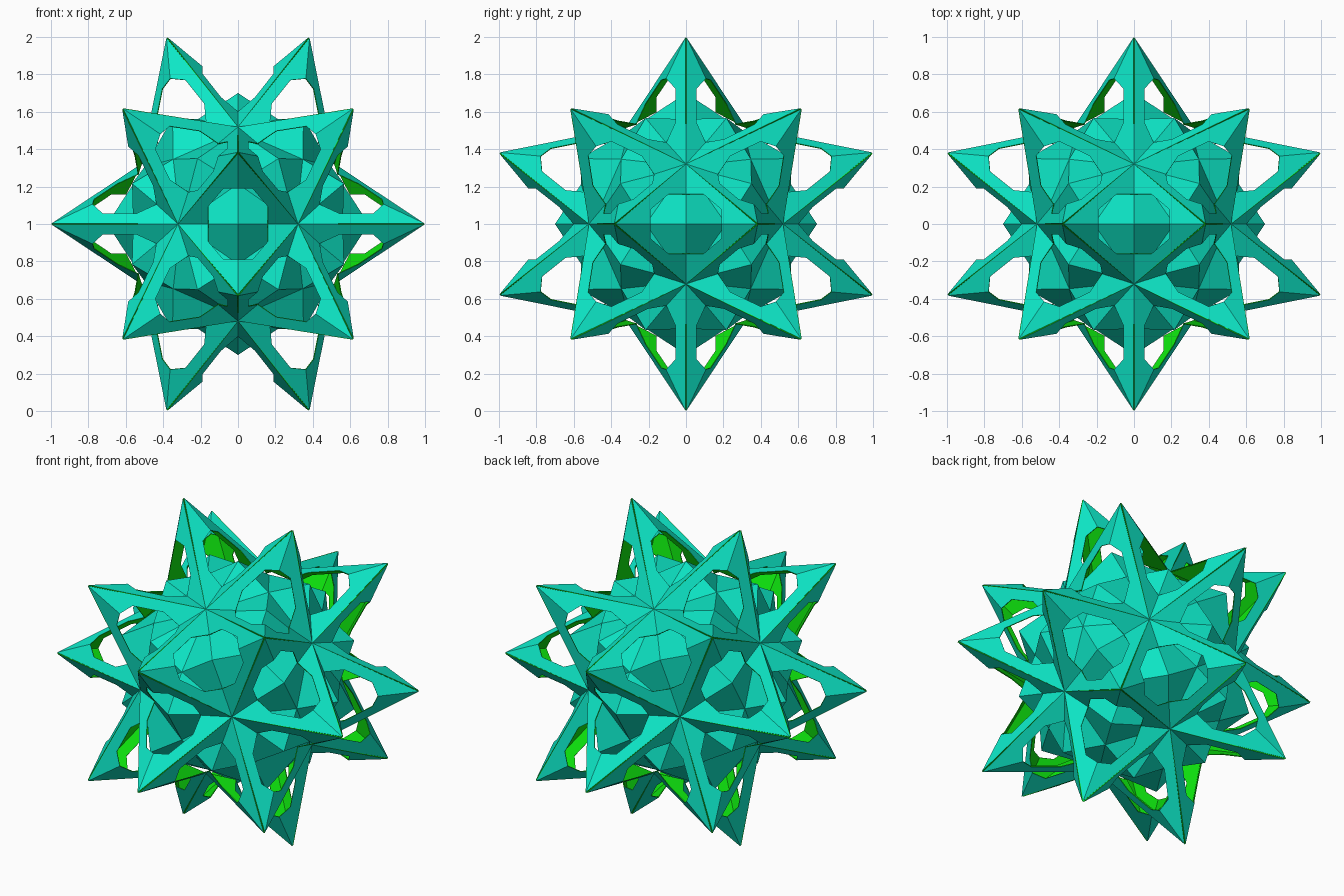
import bpy, bmesh, math
from mathutils import Vector

if "Cube" in bpy.data.objects:
    bpy.data.objects.remove(bpy.data.objects["Cube"])

PHI = (1 + math.sqrt(5)) / 2
CENTRE = Vector((0, 0, 1))
P = 0.32                      # half edge of the inner icosahedron
S = 0.994                     # leaves room for the shell thickness


def material(name, color):
    m = bpy.data.materials.new(name)
    m.diffuse_color = color
    m.use_nodes = True
    m.node_tree.nodes["Principled BSDF"].inputs["Base Color"].default_value = m.diffuse_color
    return m


teal = material("teal", (0.004, 0.8, 0.57, 1))
green = material("green", (0.004, 0.75, 0.004, 1))


def make_object(name, bm, mats):
    me = bpy.data.meshes.new(name)
    bm.to_mesh(me)
    bm.free()
    for m in mats:
        me.materials.append(m)
    ob = bpy.data.objects.new(name, me)
    ob.location = CENTRE
    bpy.context.collection.objects.link(ob)
    return ob


def outward_face(bm, verts, direction):
    f = bm.faces.new(verts)
    f.normal_update()
    if f.normal.dot(direction) < 0:
        f.normal_flip()


# One local frame (along edge, across edge, outward) per icosahedron edge
ico = []
for s in (-1, 1):
    for t in (-1, 1):
        a, b = s * P, t * P * PHI
        ico += [Vector((a, b, 0)), Vector((0, a, b)), Vector((b, 0, a))]
frames = []
for i, u in enumerate(ico):
    for v in ico[i + 1:]:
        if (u - v).length < 2.1 * P:
            n = (u + v).normalized()
            a = (u - v).normalized()
            frames.append((a, n.cross(a), n))

# Star shell: 30 saddle panels, each with an octagonal window
TIP, LOW, MID = (0.382, 1.0), P * PHI, 0.683


def height(x, y):
    return MID + y * (TIP[1] - MID) / TIP[0] - x * (MID - LOW) / P


quarter = [(0, TIP[0]), (P, 0), (0.16, 0), (0.16, 0.095), (0.075, 0.195), (0, 0.195)]
bm = bmesh.new()
for a, t, n in frames:
    cache = {}
    for sx in (1, -1):
        for sy in (1, -1):
            loop = []
            for x, y in quarter:
                key = (sx * x, sy * y)
                if key not in cache:
                    co = a * key[0] + t * key[1] + n * height(x, y)
                    cache[key] = bm.verts.new(co * S)
                loop.append(cache[key])
            outward_face(bm, loop, n)
shell = make_object("star_shell", bm, [teal, green])
mod = shell.modifiers.new("thickness", 'SOLIDIFY')
mod.thickness = 0.005
mod.offset = 1
mod.material_offset = 1
mod.material_offset_rim = 1

# Core: faceted ball whose 30 low four-sided peaks show in the windows
R2, R3, R5 = 0.70, 0.60, 0.585
five = Vector((1, 0, PHI)).normalized() * R5          # toward shell hollows
three = Vector((TIP[0], 0, TIP[1])).normalized() * R3  # toward spike tips
bm = bmesh.new()
for a, t, n in frames:
    peak = bm.verts.new(n * R2)
    fives = [bm.verts.new(a * s * five.x + n * five.z) for s in (1, -1)]
    threes = [bm.verts.new(t * s * three.x + n * three.z) for s in (1, -1)]
    for f5 in fives:
        for f3 in threes:
            outward_face(bm, [peak, f5, f3], n)
bmesh.ops.remove_doubles(bm, verts=bm.verts, dist=0.001)
make_object("faceted_core", bm, [teal])
